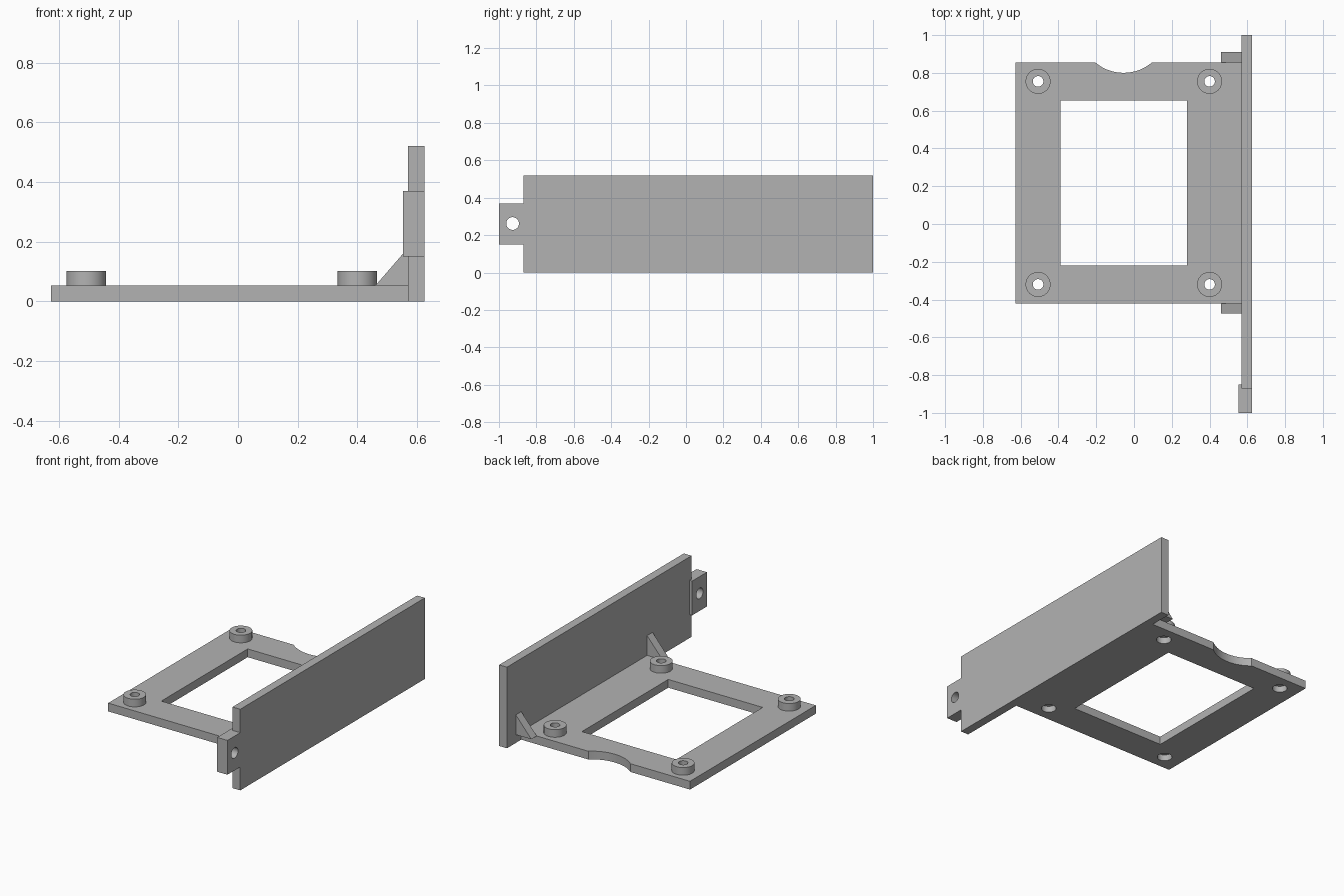
import bpy
import bmesh
import math

cube = bpy.data.objects.get("Cube")
if cube:
    bpy.data.objects.remove(cube, do_unlink=True)

grey = bpy.data.materials.new("plain_grey")
grey.use_nodes = True
grey.diffuse_color = (0.45, 0.45, 0.45, 1)
grey.node_tree.nodes["Principled BSDF"].inputs["Base Color"].default_value = (0.45, 0.45, 0.45, 1)


def add_object(name, bm):
    bmesh.ops.recalc_face_normals(bm, faces=bm.faces)
    mesh = bpy.data.meshes.new(name)
    bm.to_mesh(mesh)
    bm.free()
    mesh.materials.append(grey)
    obj = bpy.data.objects.new(name, mesh)
    bpy.context.collection.objects.link(obj)
    return obj


def prism(name, points, push):
    """Extrude a closed outline of 3D points along a vector."""
    bm = bmesh.new()
    face = bm.faces.new([bm.verts.new(p) for p in points])
    out = bmesh.ops.extrude_face_region(bm, geom=[face])
    verts = [v for v in out["geom"] if isinstance(v, bmesh.types.BMVert)]
    bmesh.ops.translate(bm, verts=verts, vec=push)
    return add_object(name, bm)


def box(name, x, y, z):
    outline = [(x[0], y[0], z[0]), (x[1], y[0], z[0]), (x[1], y[1], z[0]), (x[0], y[1], z[0])]
    return prism(name, outline, (0, 0, z[1] - z[0]))


def cylinder(name, radius, depth, location, rotation=(0, 0, 0)):
    bpy.ops.mesh.primitive_cylinder_add(vertices=48, radius=radius, depth=depth,
                                        location=location, rotation=rotation)
    obj = bpy.context.object
    obj.name = name
    obj.data.materials.append(grey)
    return obj


def cut(target, cutter):
    cutter.hide_render = True
    mod = target.modifiers.new("cut", "BOOLEAN")
    mod.operation = "DIFFERENCE"
    mod.solver = "EXACT"
    mod.object = cutter
    bpy.context.view_layer.objects.active = target
    bpy.ops.object.modifier_apply(modifier=mod.name)
    bpy.data.objects.remove(cutter, do_unlink=True)


def smooth(obj):
    bpy.ops.object.select_all(action="DESELECT")
    obj.select_set(True)
    bpy.context.view_layer.objects.active = obj
    bpy.ops.object.shade_smooth_by_angle(angle=math.radians(30))


THICK = 0.053
BOSS_TOP = 0.102

# Base plate with its window and curved rear notch
plate = box("base_plate", (-0.627, 0.57), (-0.42, 0.855), (0, THICK))
cut(plate, box("window_cutter", (-0.39, 0.28), (-0.22, 0.655), (-0.1, 0.2)))
cut(plate, cylinder("notch_cutter", 0.232, 0.4, (-0.055, 1.032, 0)))

# Standoffs with screw holes recessed from below
for side, x in (("right", -0.508), ("left", 0.4)):
    for end, y in (("front", -0.32), ("back", 0.755)):
        boss = cylinder(f"standoff_{end}_{side}", 0.066, BOSS_TOP - THICK,
                        (x, y, (BOSS_TOP + THICK) / 2))
        cut(boss, cylinder("hole_cutter", 0.028, 0.4, (x, y, 0)))
        cut(plate, cylinder("hole_cutter", 0.028, 0.4, (x, y, 0)))
        cut(plate, cylinder("recess_cutter", 0.044, 0.08, (x, y, 0)))
        smooth(boss)
smooth(plate)

# Upright side panel
box("side_panel", (0.57, 0.625), (-0.87, 1.0), (0, 0.52))

# Mounting tab with a cross hole, notched around the panel's end
tab_outline = [(0.552, -1.0, 0.15), (0.625, -1.0, 0.15), (0.625, -0.87, 0.15),
               (0.57, -0.87, 0.15), (0.57, -0.85, 0.15), (0.552, -0.85, 0.15)]
tab = prism("mounting_tab", tab_outline, (0, 0, 0.22))
cut(tab, cylinder("hole_cutter", 0.034, 0.4, (0.59, -0.927, 0.262), (0, math.pi / 2, 0)))
smooth(tab)

# Triangular corner braces at both plate edges
for name, y in (("front_brace", -0.475), ("back_brace", 0.855)):
    prism(name, [(0.46, y, THICK), (0.57, y, THICK), (0.57, y, 0.18)], (0, 0.055, 0))
